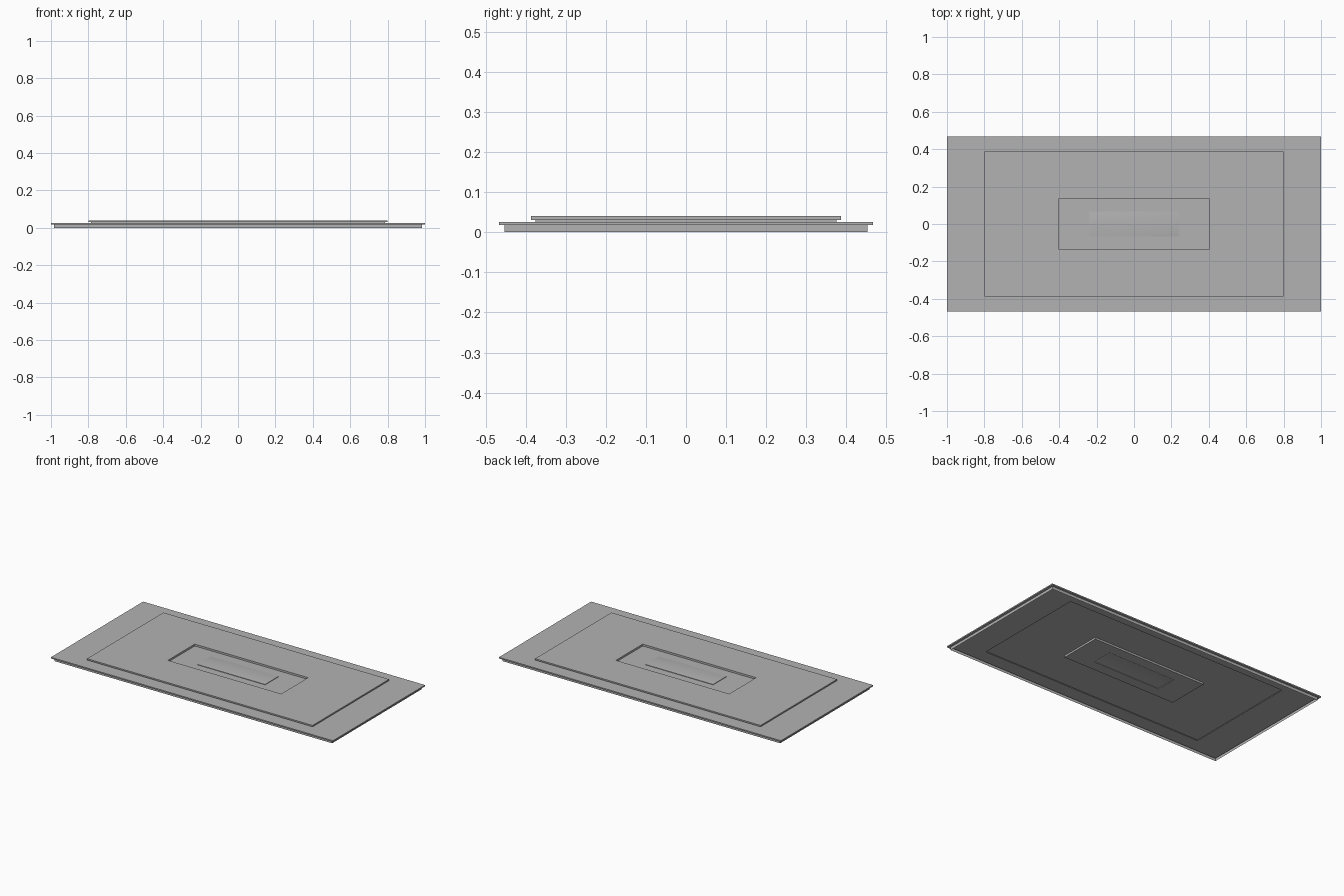
import bpy, bmesh

cube = bpy.data.objects.get("Cube")
if cube:
    bpy.data.objects.remove(cube, do_unlink=True)

# Single painted metal colour
GREY = (0.45, 0.45, 0.45, 1.0)
metal = bpy.data.materials.new("grey_metal")
metal.use_nodes = True
metal.diffuse_color = GREY
metal.node_tree.nodes["Principled BSDF"].inputs["Base Color"].default_value = GREY


def stepped_sheet(name, rings, cap=False):
    """Loft nested rectangles (half x, half y, z) into one pressed sheet."""
    bm = bmesh.new()
    corners = ((-1, -1), (1, -1), (1, 1), (-1, 1))
    loops = [[bm.verts.new((sx * hx, sy * hy, z)) for sx, sy in corners]
             for hx, hy, z in rings]
    for low, high in zip(loops, loops[1:]):
        for i in range(4):
            j = (i + 1) % 4
            bm.faces.new((low[i], low[j], high[j], high[i]))
    if cap:
        bm.faces.new(loops[-1])
    mesh = bpy.data.meshes.new(name)
    bm.to_mesh(mesh)
    bm.free()
    mesh.materials.append(metal)
    obj = bpy.data.objects.new(name, mesh)
    bpy.context.collection.objects.link(obj)
    return obj


# Heights of the pressed steps
SKIRT, BORDER, LEDGE, TOP, FLOOR = 0.018, 0.026, 0.031, 0.04, 0.028

# Open skirt under the panel, then the overhanging border
stepped_sheet("skirt", [(0.985, 0.453, 0), (0.985, 0.453, SKIRT)])
stepped_sheet("border", [(0.985, 0.453, SKIRT), (1, 0.467, SKIRT),
                         (1, 0.467, BORDER), (0.787, 0.375, BORDER)])

# Raised plate standing on a narrower neck, open around the centre recess
stepped_sheet("raised_plate", [(0.787, 0.375, BORDER), (0.787, 0.375, LEDGE),
                               (0.8, 0.387, LEDGE), (0.8, 0.387, TOP),
                               (0.402, 0.136, TOP)])

# Sunken centre tray
stepped_sheet("centre_tray", [(0.402, 0.136, TOP), (0.402, 0.136, FLOOR),
                              (0.24, 0.068, FLOOR)])

# Softly crowned pad in the tray
pad = stepped_sheet("centre_pad", [(0.24, 0.068, FLOOR), (0.24, 0.068, 0.031),
                                   (0.225, 0.05, 0.034), (0.2, 0.005, 0.036)], cap=True)
bpy.ops.object.select_all(action="DESELECT")
pad.select_set(True)
bpy.context.view_layer.objects.active = pad
bpy.ops.object.shade_smooth_by_angle()
